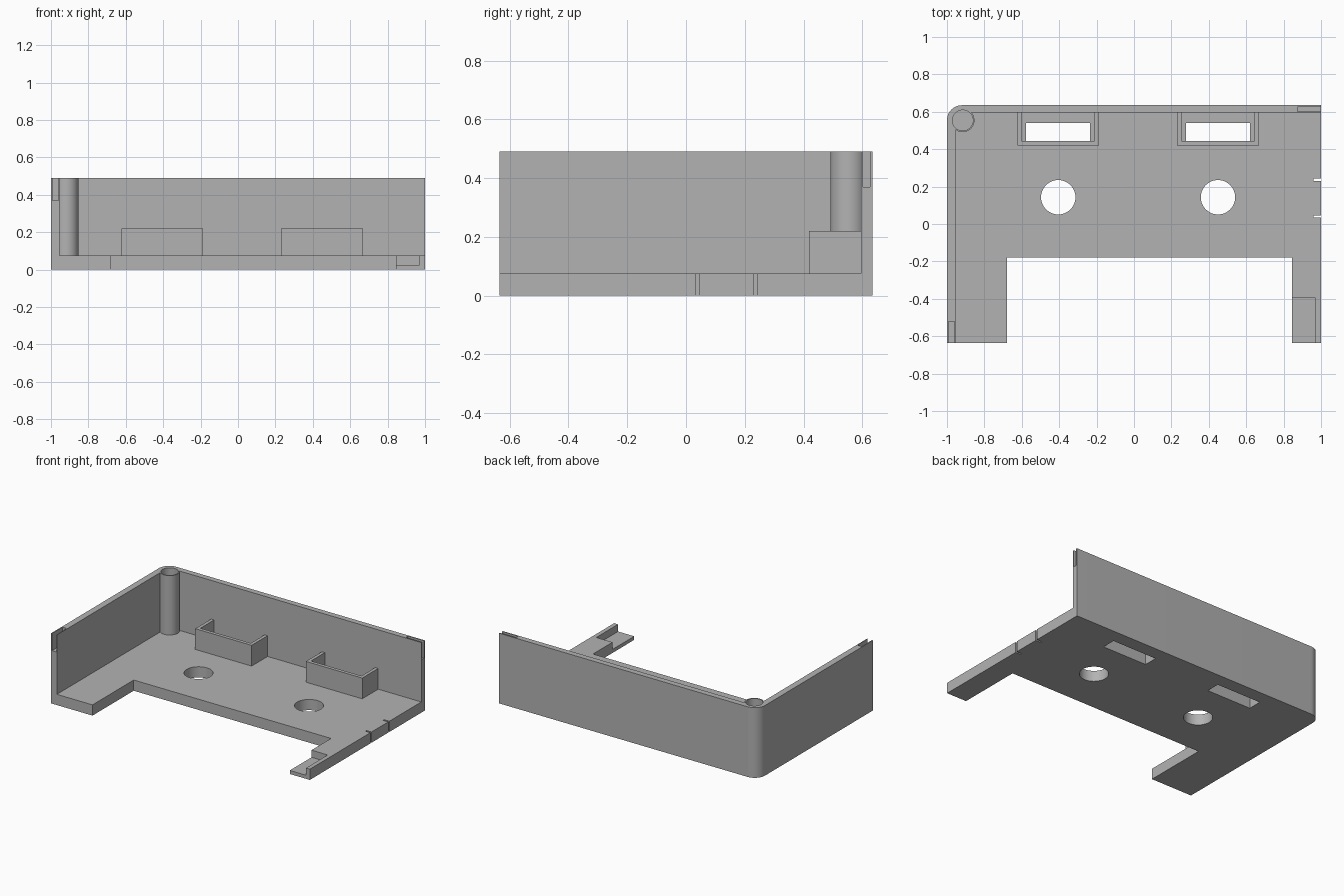
import bpy, bmesh, math

cube = bpy.data.objects.get("Cube")
if cube:
    bpy.data.objects.remove(cube, do_unlink=True)

grey = bpy.data.materials.new("plain grey")
grey.use_nodes = True
COLOUR = (0.45, 0.45, 0.45, 1)
grey.diffuse_color = COLOUR
grey.node_tree.nodes["Principled BSDF"].inputs["Base Color"].default_value = COLOUR

HEIGHT, FLOOR = 0.49, 0.075
HALF_Y = 0.635
INNER_X, INNER_Y = -0.955, 0.595
POST = (-0.916, 0.554)


def prism(name, outline, z0, z1):
    """Extrude a flat outline between two heights."""
    bm = bmesh.new()
    face = bm.faces.new([bm.verts.new((x, y, z0)) for x, y in outline])
    moved = bmesh.ops.extrude_face_region(bm, geom=[face])["geom"]
    for v in moved:
        if isinstance(v, bmesh.types.BMVert):
            v.co.z = z1
    bmesh.ops.recalc_face_normals(bm, faces=bm.faces)
    mesh = bpy.data.meshes.new(name)
    bm.to_mesh(mesh)
    bm.free()
    mesh.materials.append(grey)
    obj = bpy.data.objects.new(name, mesh)
    bpy.context.collection.objects.link(obj)
    return obj


def box(name, x0, x1, y0, y1, z0, z1):
    return prism(name, [(x0, y0), (x1, y0), (x1, y1), (x0, y1)], z0, z1)


def arc(cx, cy, r, start, end, steps):
    return [(cx + r * math.cos(a), cy + r * math.sin(a))
            for a in (start + (end - start) * i / steps for i in range(steps + 1))]


def cylinder(name, cx, cy, r, z0, z1):
    return prism(name, arc(cx, cy, r, 0, math.tau, 48)[:-1], z0, z1)


def combine(target, tool, operation="DIFFERENCE"):
    """Apply a boolean and discard the tool."""
    mod = target.modifiers.new("join", "BOOLEAN")
    mod.operation, mod.solver, mod.object = operation, "EXACT", tool
    bpy.ops.object.select_all(action="DESELECT")
    bpy.context.view_layer.objects.active = target
    target.select_set(True)
    bpy.ops.object.modifier_apply(modifier=mod.name)
    bpy.data.objects.remove(tool, do_unlink=True)


def finish(obj):
    bpy.ops.object.select_all(action="DESELECT")
    bpy.context.view_layer.objects.active = obj
    obj.select_set(True)
    bpy.ops.object.shade_smooth_by_angle(angle=math.radians(30))


# Tray with one rounded corner, hollowed to leave a floor and two walls
R = 0.08
outline = [(-1, -HALF_Y), (1, -HALF_Y), (1, HALF_Y)]
outline += arc(-1 + R, HALF_Y - R, R, math.pi / 2, math.pi, 12)
tray = prism("tray", outline, 0, HEIGHT)
combine(tray, box("hollow", INNER_X, 1.2, -0.8, INNER_Y, FLOOR, 0.7))

# Hollow corner post
combine(tray, cylinder("corner_post", *POST, 0.063, 0.04, HEIGHT), "UNION")
combine(tray, cylinder("post_bore", *POST, 0.055, 0.2, 0.7))

# Front opening and the step in the narrow arm
combine(tray, box("front_opening", -0.68, 0.845, -0.8, -0.18, -0.1, 0.2))
combine(tray, box("arm_step", 0.8, 0.97, -0.8, -0.395, 0.025, 0.2))

# Slots in the two wall ends
combine(tray, box("side_wall_slot", -0.993, -0.96, -0.8, -0.52, 0.37, 0.7))
combine(tray, box("back_wall_slot", 0.875, 1.2, 0.602, 0.626, 0.37, 0.7))

# Thin slits in the floor edge
for y in (0.04, 0.237):
    combine(tray, box("edge_slit", 0.96, 1.2, y - 0.006, y + 0.006, -0.1, 0.2))

# Round holes, windows and the brackets around the windows
for label, hole_x, x in (("right", -0.405, -0.406), ("left", 0.449, 0.449)):
    combine(tray, cylinder("round_hole", hole_x, 0.143, 0.092, -0.1, 0.2))
    combine(tray, box("window", x - 0.172, x + 0.172, 0.443, 0.54, -0.1, 0.2))
    bracket = box(label + "_bracket", x - 0.218, x + 0.218, 0.419, 0.61, 0.05, 0.22)
    combine(bracket, box("pocket", x - 0.195, x + 0.195, 0.443, 0.7, -0.1, 0.4))
    finish(bracket)

finish(tray)
